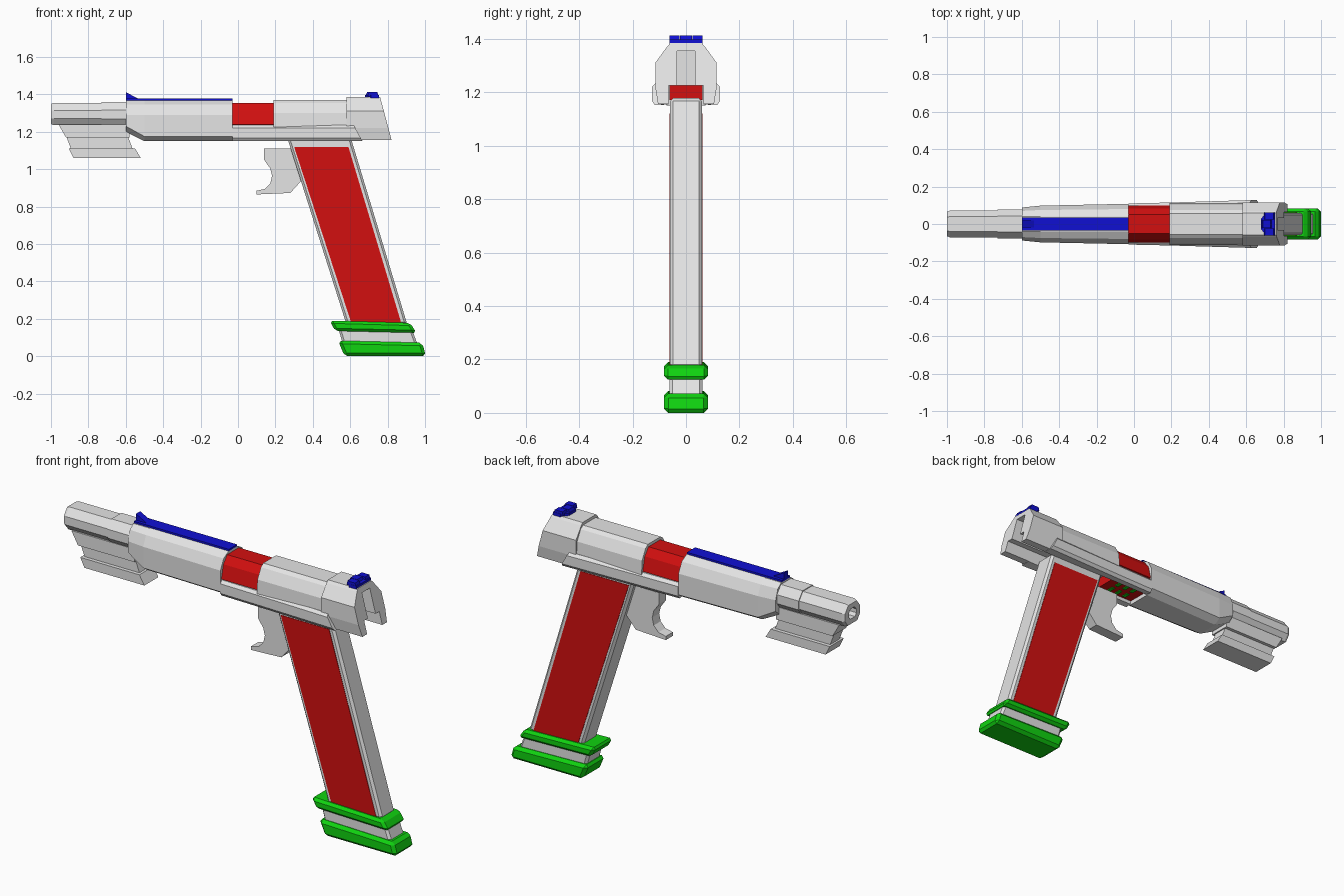
import bpy, bmesh

cube = bpy.data.objects.get("Cube")
if cube:
    bpy.data.objects.remove(cube, do_unlink=True)


def material(name, rgb):
    m = bpy.data.materials.new(name)
    m.use_nodes = True
    m.diffuse_color = (*rgb, 1)
    m.node_tree.nodes["Principled BSDF"].inputs["Base Color"].default_value = (*rgb, 1)
    return m


GREY = material("light grey", (0.78, 0.78, 0.78))
RED = material("red", (0.65, 0.005, 0.005))
GREEN = material("green", (0.005, 0.65, 0.005))
BLUE = material("blue", (0.005, 0.005, 0.65))


def skin(name, rings, mat, bevel=0.0):
    """Join equal rings of points into a closed solid."""
    bm = bmesh.new()
    loops = [[bm.verts.new(p) for p in ring] for ring in rings]
    n = len(loops[0])
    for a, b in zip(loops, loops[1:]):
        for i in range(n):
            j = (i + 1) % n
            bm.faces.new((a[i], a[j], b[j], b[i]))
    bm.faces.new(loops[0])
    bm.faces.new(loops[-1])
    bmesh.ops.recalc_face_normals(bm, faces=bm.faces)
    if bevel:
        edges = [e for e in bm.edges if e.calc_face_angle(0) > 0.5]
        bmesh.ops.bevel(bm, geom=edges, offset=bevel, segments=1,
                        affect='EDGES', clamp_overlap=True)
    me = bpy.data.meshes.new(name)
    bm.to_mesh(me)
    bm.free()
    me.materials.append(mat)
    ob = bpy.data.objects.new(name, me)
    bpy.context.collection.objects.link(ob)
    return ob


def prism(name, profile, half, mat, bevel=0.0, y=0.0):
    """Side profile (x, z) given thickness across y."""
    return skin(name, [[(x, y + s * half, z) for x, z in profile] for s in (-1, 1)], mat, bevel)


def mirrored(half):
    return half + [(-y, z) for y, z in reversed(half)]


def loft(name, sections, mat, bevel=0.0):
    """Sections are (x, (y, z) ring, slant), running along x."""
    return skin(name, [[(x - slant * (z - 1.16), y, z) for y, z in ring]
                       for x, ring, slant in sections], mat, bevel)


def scaled(ring, k, zc):
    return [(y * k, zc + (z - zc) * k) for y, z in ring]


# Barrel with a recessed bore and a thicker collar
barrel = mirrored([(0.04, 1.355), (0.072, 1.315), (0.072, 1.27), (0.045, 1.235)])
bore = scaled(barrel, 0.45, 1.295)
loft("barrel", [(-0.94, bore, 0), (-1.0, bore, 0), (-1.0, scaled(barrel, 0.9, 1.295), 0),
                (-0.985, barrel, 0), (-0.58, barrel, 0)], GREY)
collar = scaled(barrel, 1.07, 1.295)
loft("barrel_collar", [(-0.73, collar, 0), (-0.58, collar, 0)], GREY)

# Accessory rail under the barrel
prism("under_rail_top", [(-0.96, 1.24), (-0.92, 1.17), (-0.58, 1.17), (-0.58, 1.24)], 0.058, GREY)
prism("under_rail_neck", [(-0.92, 1.18), (-0.89, 1.1), (-0.56, 1.1), (-0.59, 1.18)], 0.04, GREY)
prism("under_rail_foot", [(-0.905, 1.11), (-0.88, 1.06), (-0.52, 1.06), (-0.55, 1.11)], 0.06, GREY)

# Front housing, swept up under its nose
nose = mirrored([(0.04, 1.368), (0.07, 1.345), (0.088, 1.29), (0.088, 1.23), (0.055, 1.2)])
chin = mirrored([(0.04, 1.368), (0.075, 1.345), (0.098, 1.29), (0.098, 1.175), (0.06, 1.15)])
tail = mirrored([(0.04, 1.368), (0.08, 1.345), (0.108, 1.29), (0.108, 1.175), (0.07, 1.15)])
loft("front_housing", [(-0.6, nose, 0), (-0.5, chin, 0), (-0.03, tail, 0)], GREY)

# Top strip and front sight
prism("top_strip", [(-0.6, 1.36), (-0.6, 1.378), (-0.03, 1.378), (-0.03, 1.36)], 0.035, BLUE)
prism("front_sight", [(-0.6, 1.37), (-0.6, 1.412), (-0.535, 1.378), (-0.53, 1.37)], 0.018, BLUE)

# Red centre section, its lower core and small underside plates
core = mirrored([(0.05, 1.355), (0.082, 1.315), (0.1, 1.24), (0.062, 1.225), (0.062, 1.172)])
loft("centre_section", [(-0.03, core, 0), (0.19, core, 0)], RED)
for x in (0.02, 0.07, 0.12):
    for y in (-0.03, 0.03):
        prism("underside_plate", [(x, 1.168), (x + 0.02, 1.168), (x + 0.02, 1.174), (x, 1.174)],
              0.018, GREEN, y=y)

# Slide
slide = mirrored([(0.055, 1.37), (0.075, 1.355), (0.105, 1.3), (0.11, 1.225)])
loft("slide", [(0.19, slide, 0), (0.6, slide, 0)], GREY)

# Rear block, slotted from behind and open underneath
block = mirrored([(0.058, 1.385), (0.07, 1.372), (0.115, 1.31), (0.115, 1.22), (0.105, 1.157),
                  (0.065, 1.157), (0.065, 1.225), (0.033, 1.225), (0.033, 1.355)])
loft("rear_block", [(0.58, block, 0), (0.82, block, 0.267)], GREY)


# Side rails
def rail(w, s):
    return [(s * y, z) for y, z in ((0.065, 1.155), (w - 0.012, 1.152), (w, 1.168),
                                    (w, 1.22), (w - 0.015, 1.235), (0.065, 1.235))]


for side, s in (("left", 1), ("right", -1)):
    loft("side_rail_" + side, [(-0.03, rail(0.11, s), 0), (0.2, rail(0.115, s), 0),
                               (0.66, rail(0.128, s), 0.55)], GREY)

# Rear sight: two ears on a tapered base
sight_plan = [(0.68, -0.03), (0.68, 0.03), (0.71, 0.062), (0.755, 0.062),
              (0.755, -0.062), (0.71, -0.062)]
skin("rear_sight_base", [[(x, y, z) for x, y in sight_plan] for z in (1.38, 1.398)], BLUE)
for y in (-0.043, 0.043):
    prism("rear_sight_ear", [(0.695, 1.39), (0.7, 1.412), (0.745, 1.412), (0.752, 1.39)],
          0.018, BLUE, y=y)
prism("rear_sight_blade", [(0.68, 1.39), (0.69, 1.412), (0.73, 1.412), (0.74, 1.39)], 0.022, BLUE)

# Grip with coloured side panels
prism("grip", [(0.26, 1.178), (0.6, 1.178), (0.905, 0.17), (0.58, 0.17)], 0.06, GREY, 0.012)
for side, y in (("left", 0.06), ("right", -0.06)):
    prism("grip_panel_" + side, [(0.3, 1.12), (0.59, 1.12), (0.872, 0.18), (0.605, 0.18)],
          0.0025, RED, y=y)

# Trigger with a curved front
prism("trigger", [(0.14, 1.11), (0.285, 1.11), (0.34, 0.94), (0.28, 0.873), (0.1, 0.865),
                  (0.1, 0.885), (0.145, 0.895), (0.173, 0.925), (0.182, 0.965), (0.172, 1.005),
                  (0.15, 1.035), (0.14, 1.05)], 0.03, GREY)

# Magazine base: two green bands around a grey core
prism("base_core", [(0.53, 0.17), (0.92, 0.17), (0.965, 0.05), (0.565, 0.05)], 0.062, GREY, 0.012)
prism("base_upper_band", [(0.49, 0.19), (0.92, 0.178), (0.955, 0.125), (0.52, 0.135)],
      0.082, GREEN, 0.014)
prism("base_lower_band", [(0.535, 0.083), (0.985, 0.072), (1.005, 0.0), (0.57, 0.0)],
      0.082, GREEN, 0.016)
